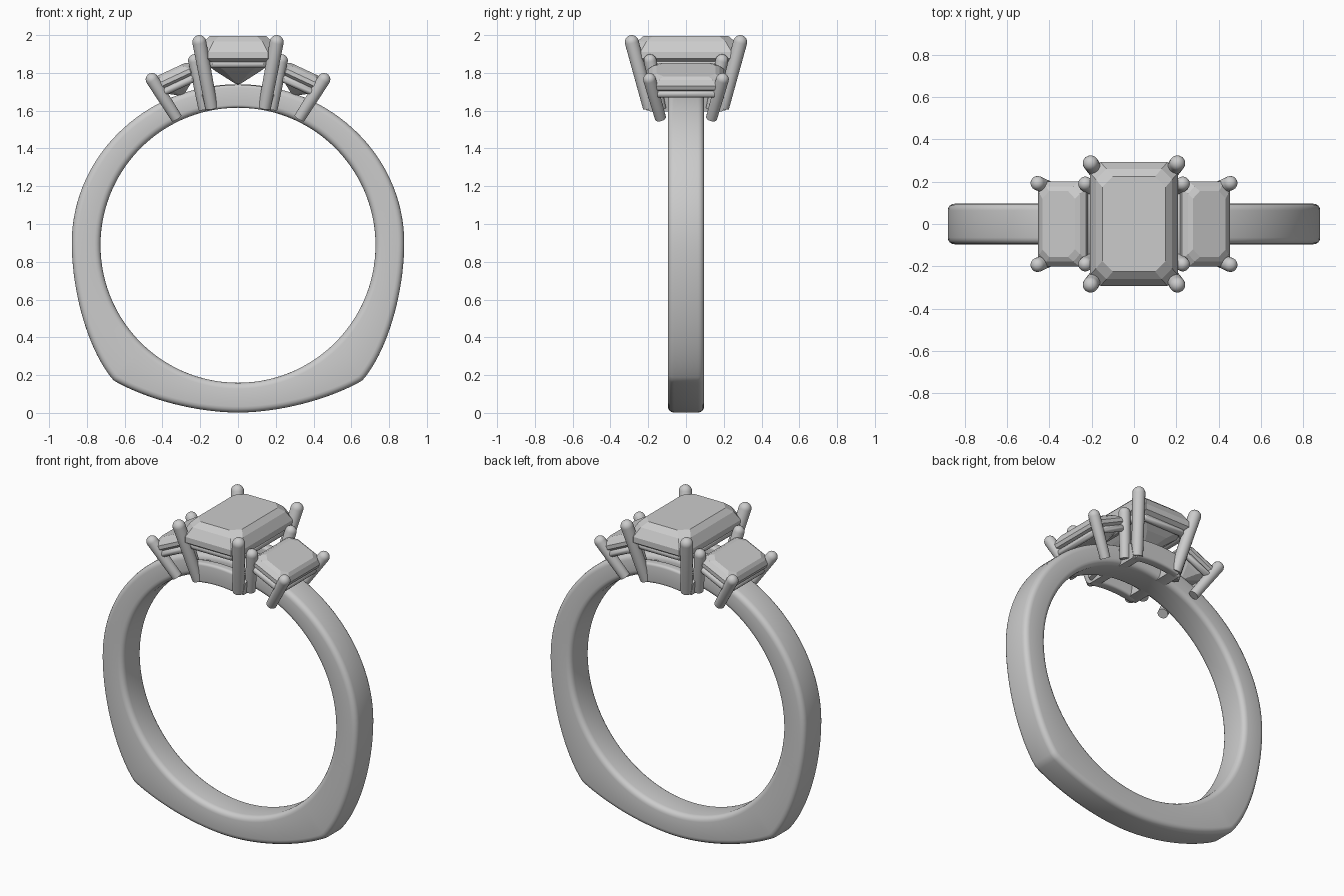
import bpy, bmesh, math
from mathutils import Vector, Matrix

if "Cube" in bpy.data.objects:
    bpy.data.objects.remove(bpy.data.objects["Cube"])

CZ, R_IN = 0.8875, 0.728      # finger hole centre height and radius


def finish(name, bm, smooth=None):
    bmesh.ops.recalc_face_normals(bm, faces=bm.faces)
    me = bpy.data.meshes.new(name)
    bm.to_mesh(me)
    bm.free()
    ob = bpy.data.objects.new(name, me)
    bpy.context.collection.objects.link(ob)
    if smooth:
        bpy.ops.object.select_all(action='DESELECT')
        ob.select_set(True)
        bpy.context.view_layer.objects.active = ob
        bpy.ops.object.shade_smooth_by_angle(angle=math.radians(smooth))
    return ob


def loft(bm, rings, closed=False, caps=True):
    rows = [[bm.verts.new(p) for p in ring] for ring in rings]
    n = len(rows[0])
    pairs = list(zip(rows, rows[1:])) + ([(rows[-1], rows[0])] if closed else [])
    for a, b in pairs:
        for i in range(n):
            j = (i + 1) % n
            bm.faces.new((a[i], a[j], b[j], b[i]))
    if caps and not closed:
        bm.faces.new(rows[0])
        bm.faces.new(rows[-1])


def bezier(p, n):
    out = []
    for i in range(n):
        t = i / (n - 1)
        w = ((1-t)**3, 3*t*(1-t)**2, 3*t*t*(1-t), t**3)
        out.append((sum(a*q[0] for a, q in zip(w, p)), sum(a*q[1] for a, q in zip(w, p))))
    return out


def rounded_section(inner, outer, y0, y1, r):
    """Rounded rectangle spanned between two (x, z) points and y0..y1."""
    a, b = Vector((inner[0], 0, inner[1])), Vector((outer[0], 0, outer[1]))
    d = (b - a).normalized()
    h = (b - a).length
    pts = []
    for u, v, start in ((h-r, y1-r, 0), (r, y1-r, 90), (r, y0+r, 180), (h-r, y0+r, 270)):
        for k in range(5):
            t = math.radians(start + k * 22.5)
            pts.append(a + d*(u + r*math.cos(t)) + Vector((0, v + r*math.sin(t), 0)))
    return pts


# Shank: half outline from top centre to bottom centre, mirrored
half = bezier([(0, 1.74), (.486, 1.74), (.88, 1.36), (.88, .9)], 32)
half += bezier([(.88, .9), (.88, .65), (.80, .35), (.672, .188)], 20)[1:]
half += [(.658, .172)]
half += bezier([(.638, .16), (.45, .06), (.2, .002), (0, .002)], 24)
outline = half + [(-x, z) for x, z in reversed(half[1:-1])]
bm = bmesh.new()
rings = []
for x, z in outline:
    d = Vector((x, z - CZ)).normalized() * R_IN
    rings.append(rounded_section((d.x, CZ + d.y), (x, z), -.096, .096, .032))
loft(bm, rings, closed=True)
finish("shank", bm, 40)


def arc_block(name, a0, a1, r0, r1, y0, y1):
    bm = bmesh.new()
    rings = []
    for i in range(13):
        t = math.radians(a0 + (a1 - a0) * i / 12)
        s, c = math.sin(t), math.cos(t)
        rings.append(rounded_section((r0*s, CZ + r0*c), (r1*s, CZ + r1*c), y0, y1, .015))
    loft(bm, rings)
    return finish(name, bm, 40)


# Gallery plates under the centre stone, front and back
for side, y0, y1 in (("front", -.215, -.155), ("back", .155, .215)):
    arc_block(side + "_gallery", -12, 12, R_IN, .85, y0, y1)
# Cross bars joining the gallery plates
for side, a in (("left", -11), ("right", 11)):
    arc_block(side + "_gallery_bar", a - 2.5, a + 2.5, R_IN, .82, -.2, .2)


def octagon(hx, hy, z, cut):
    c = min(cut, hx * .6, hy * .6)
    return [Vector(p) for p in ((hx, hy-c, z), (hx-c, hy, z), (c-hx, hy, z), (-hx, hy-c, z),
                                (-hx, c-hy, z), (c-hx, -hy, z), (hx-c, -hy, z), (hx, c-hy, z))]


def stone(name, layers, cut, mat):
    bm = bmesh.new()
    loft(bm, [[mat @ p for p in octagon(hx, hy, z, cut)] for hx, hy, z in layers])
    finish(name, bm)


def rail(name, hx, hy, cut, r, mat):
    """Round wire following the stone outline."""
    bm = bmesh.new()
    pts, rings = octagon(hx, hy, 0, cut), []
    for i, p in enumerate(pts):
        t = (pts[(i+1) % 8] - pts[i-1]).normalized()
        out = t.cross(Vector((0, 0, 1)))
        rings.append([mat @ (p + out*r*math.cos(a) + Vector((0, 0, r*math.sin(a))))
                      for a in (k*math.tau/12 for k in range(12))])
    loft(bm, rings, closed=True)
    finish(name, bm, 40)


def prong(name, foot, tip, r0, r1):
    """Tapered wire with a domed tip."""
    foot, tip = Vector(foot), Vector(tip)
    axis = (tip - foot).normalized()
    q = axis.to_track_quat('Z', 'Y')
    prof = [(r0, foot)] + [(r1*math.cos(t), tip + axis*r1*math.sin(t))
                           for t in (math.radians(15*k) for k in range(6))]
    prof.append((.002, tip + axis*r1))
    bm = bmesh.new()
    loft(bm, [[c + q @ Vector((r*math.cos(a), r*math.sin(a), 0))
               for a in (k*math.tau/20 for k in range(20))] for r, c in prof])
    finish(name, bm, 45)


# Centre stone and its rail
centre = Matrix.Translation((0, 0, 1.89))
stone("centre_stone", [(.15, .225, .105), (.18, .26, .075), (.208, .292, .02), (.208, .292, -.015),
                       (.12, .2, -.08), (.01, .08, -.15)], .05, centre)
rail("centre_rail", .172, .25, .04, .022, Matrix.Translation((0, 0, 1.848)))

# Side stones and rails, tilted outward
for side, sx in (("left", -1), ("right", 1)):
    m = Matrix.Translation((sx*.335, 0, 1.772)) @ Matrix.Rotation(sx*math.radians(25), 4, 'Y')
    stone(side + "_stone", [(.085, .155, .05), (.105, .178, .037), (.125, .2, .012), (.125, .2, -.01),
                            (.075, .14, -.055), (.008, .07, -.1)], .035, m)
    rail(side + "_rail", .108, .178, .03, .02, m @ Matrix.Translation((0, 0, -.042)))

# Prongs
for sx, a in ((-1, "left"), (1, "right")):
    for sy, b in ((-1, "front"), (1, "back")):
        tag = f"{b}_{a}"
        prong(tag + "_centre_prong", (sx*.14, sy*.195, 1.615), (sx*.205, sy*.287, 1.963), .033, .037)
        prong(tag + "_inner_prong", (sx*.18, sy*.135, 1.61), (sx*.23, sy*.19, 1.865), .03, .034)
        prong(tag + "_outer_prong", (sx*.325, sy*.135, 1.56), (sx*.455, sy*.193, 1.765), .03, .034)
